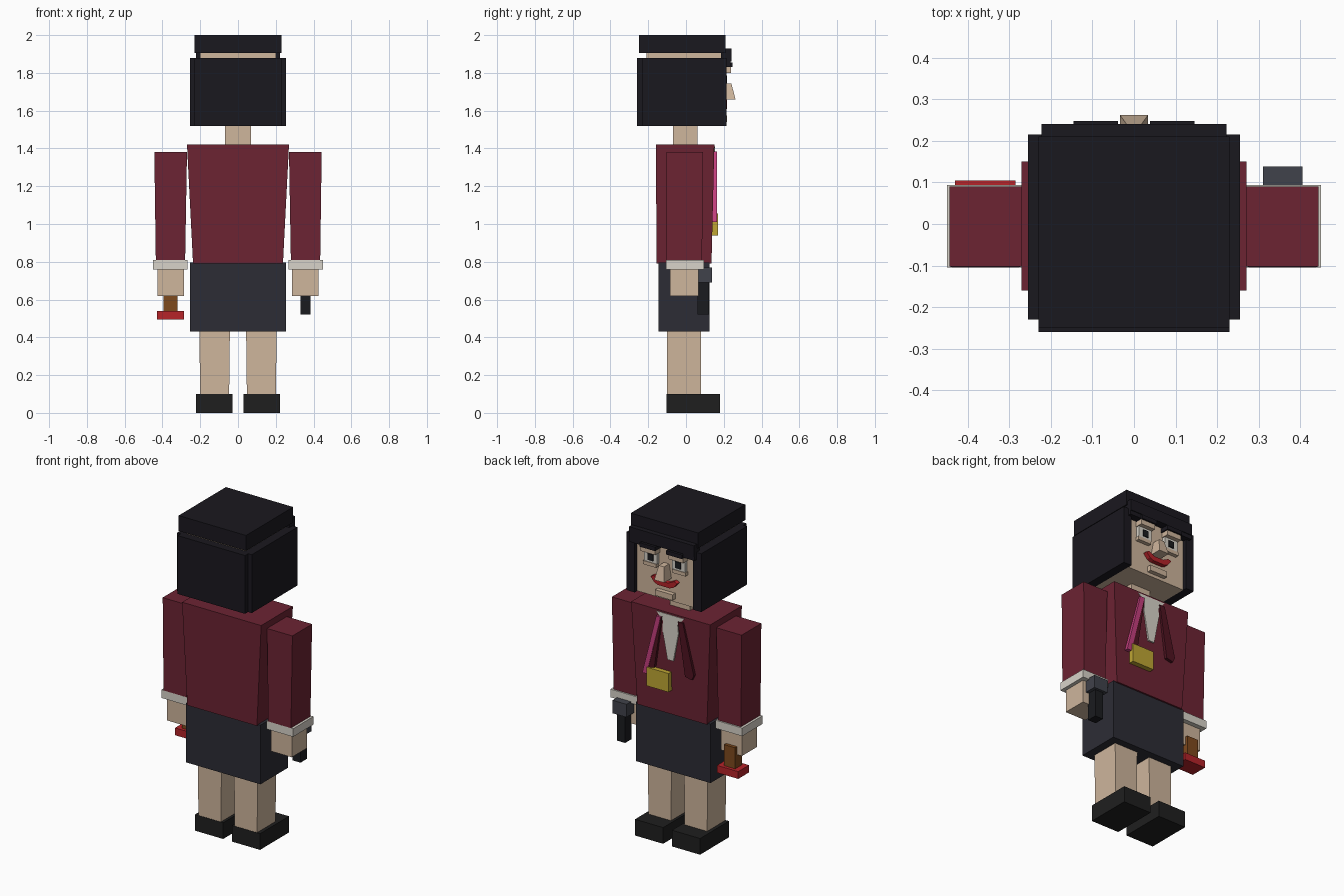
import bpy, bmesh

if "Cube" in bpy.data.objects:
    bpy.data.objects.remove(bpy.data.objects["Cube"])

def mat(name, rgb):
    m = bpy.data.materials.new(name)
    m.diffuse_color = [(c / 255) ** 2.2 for c in rgb] + [1]
    m.use_nodes = True
    m.node_tree.nodes["Principled BSDF"].inputs["Base Color"].default_value = m.diffuse_color
    return m

HAIR = mat("hair", (32, 30, 36))
SKIN = mat("skin", (205, 180, 155))
COAT = mat("coat", (108, 40, 54))
LAPEL = mat("lapel", (80, 26, 38))
SKIRT = mat("skirt", (48, 48, 56))
SHOE = mat("shoe", (36, 36, 36))
WHITE = mat("white", (215, 210, 200))
RED = mat("red", (180, 40, 45))
BROWN = mat("wood", (125, 75, 35))
BLACK = mat("black", (32, 33, 36))
GREY = mat("grey", (66, 68, 76))
PINK = mat("pink", (195, 65, 125))
GOLD = mat("gold", (190, 165, 55))

def mesh(name, rings, material):
    """Join two matching rings of points into a closed solid."""
    bm = bmesh.new()
    a, b = [[bm.verts.new(p) for p in r] for r in rings]
    n = len(a)
    bm.faces.new(a)
    bm.faces.new(b)
    for i in range(n):
        j = (i + 1) % n
        bm.faces.new((a[i], a[j], b[j], b[i]))
    bmesh.ops.recalc_face_normals(bm, faces=bm.faces)
    me = bpy.data.meshes.new(name)
    bm.to_mesh(me)
    bm.free()
    me.materials.append(material)
    ob = bpy.data.objects.new(name, me)
    bpy.context.collection.objects.link(ob)
    return ob

def box(name, x, y, z, material, top_x=None, top_y=None):
    """Box from ranges, optionally with a different top rectangle."""
    def ring(u, v, h):
        return [(u[0], v[0], h), (u[1], v[0], h), (u[1], v[1], h), (u[0], v[1], h)]
    return mesh(name, (ring(x, y, z[0]), ring(top_x or x, top_y or y, z[1])), material)

def plate(name, pts, y, material, s=1):
    """Flat outline in x and z, extruded along y."""
    return mesh(name, [[(s * px, v, pz) for px, pz in pts] for v in y], material)

# Head and hair
box("head", (-.2, .2), (-.21, .19), (1.52, 1.91), SKIN)
box("neck", (-.068, .068), (-.07, .06), (1.41, 1.53), SKIN)
box("hair_cap", (-.23, .23), (-.25, .21), (1.905, 2.0), HAIR)
box("hair_back", (-.23, .23), (-.26, -.205), (1.52, 1.88), HAIR)
box("hair_fringe", (-.222, .222), (.185, .24), (1.86, 1.93), HAIR)

# Nose, lips and chin
box("nose", (-.034, .034), (.18, .262), (1.66, 1.745), SKIN, (-.018, .018), (.18, .24))
plate("lips", [(-.09, 1.65), (-.065, 1.62), (-.04, 1.61), (.04, 1.61), (.065, 1.62), (.09, 1.65),
               (.07, 1.66), (.03, 1.64), (-.03, 1.64), (-.07, 1.66)], (.18, .217), RED)
box("chin", (-.06, .06), (.18, .217), (1.54, 1.575), SKIN)

# Torso and skirt
box("jacket", (-.238, .238), (-.155, .135), (.79, 1.42), COAT, (-.27, .27), (-.16, .15))
box("skirt", (-.255, .255), (-.145, .125), (.43, .795), SKIRT)
plate("shirt_front", [(-.095, 1.41), (.095, 1.41), (.05, 1.36), (.055, 1.31), (.02, 1.13),
                      (-.02, 1.13), (-.055, 1.31), (-.05, 1.36)], (.12, .153), WHITE)

for s in (-1, 1):
    def span(a, b):
        return (s * a, s * b) if s > 0 else (s * b, s * a)
    side = "right" if s > 0 else "left"
    # Hair sides and fringe ends
    box("hair_side_" + side, span(.2, .255), (-.23, .215), (1.52, 1.88), HAIR)
    box("fringe_end_" + side, span(.14, .222), (.185, .235), (1.835, 1.87), HAIR)
    # Eyes and brows
    box("eye_" + side, span(.05, .14), (.18, .21), (1.73, 1.80), WHITE)
    box("pupil_" + side, span(.075, .112), (.2, .216), (1.745, 1.785), BLACK)
    box("eyelid_" + side, span(.045, .145), (.18, .237), (1.80, 1.832), SKIN)
    box("lower_lid_" + side, span(.055, .145), (.18, .214), (1.71, 1.732), SKIN)
    box("eyebrow_" + side, span(.038, .145), (.18, .247), (1.83, 1.855), HAIR)
    # Lapels
    plate("lapel_" + side, [(.055, 1.385), (.09, 1.385), (.165, 1.08), (.15, 1.05), (.105, 1.06)],
          (.12, .16), LAPEL, s)
    # Arms
    box("sleeve_" + side, span(.28, .435), (-.105, .085), (.80, 1.38), COAT,
        span(.27, .443), (-.102, .09))
    box("cuff_" + side, span(.267, .45), (-.105, .094), (.76, .81), WHITE)
    box("hand_" + side, span(.285, .427), (-.085, .065), (.62, .77), SKIN)
    # Legs
    box("leg_" + side, span(.047, .2), (-.1, .08), (.09, .44), SKIN, span(.043, .205))
    box("shoe_" + side, span(.03, .222), (-.102, .18), (0, .1), SHOE)

# Lanyard and badge
plate("lanyard", [(.06, 1.385), (.09, 1.385), (.185, 1.01), (.155, 1.01)], (.12, .163), PINK)
box("badge", (0, .15), (.13, .17), (.94, 1.055), GOLD)

# Hand stamp
box("stamp_handle", (-.395, -.32), (.02, .085), (.53, .67), BROWN)
box("stamp_base", (-.43, -.285), (0, .105), (.495, .54), RED)

# Hand torch
box("torch_body", (.33, .385), (.06, .122), (.52, .70), BLACK)
box("torch_head", (.31, .405), (.06, .138), (.69, .77), GREY)
